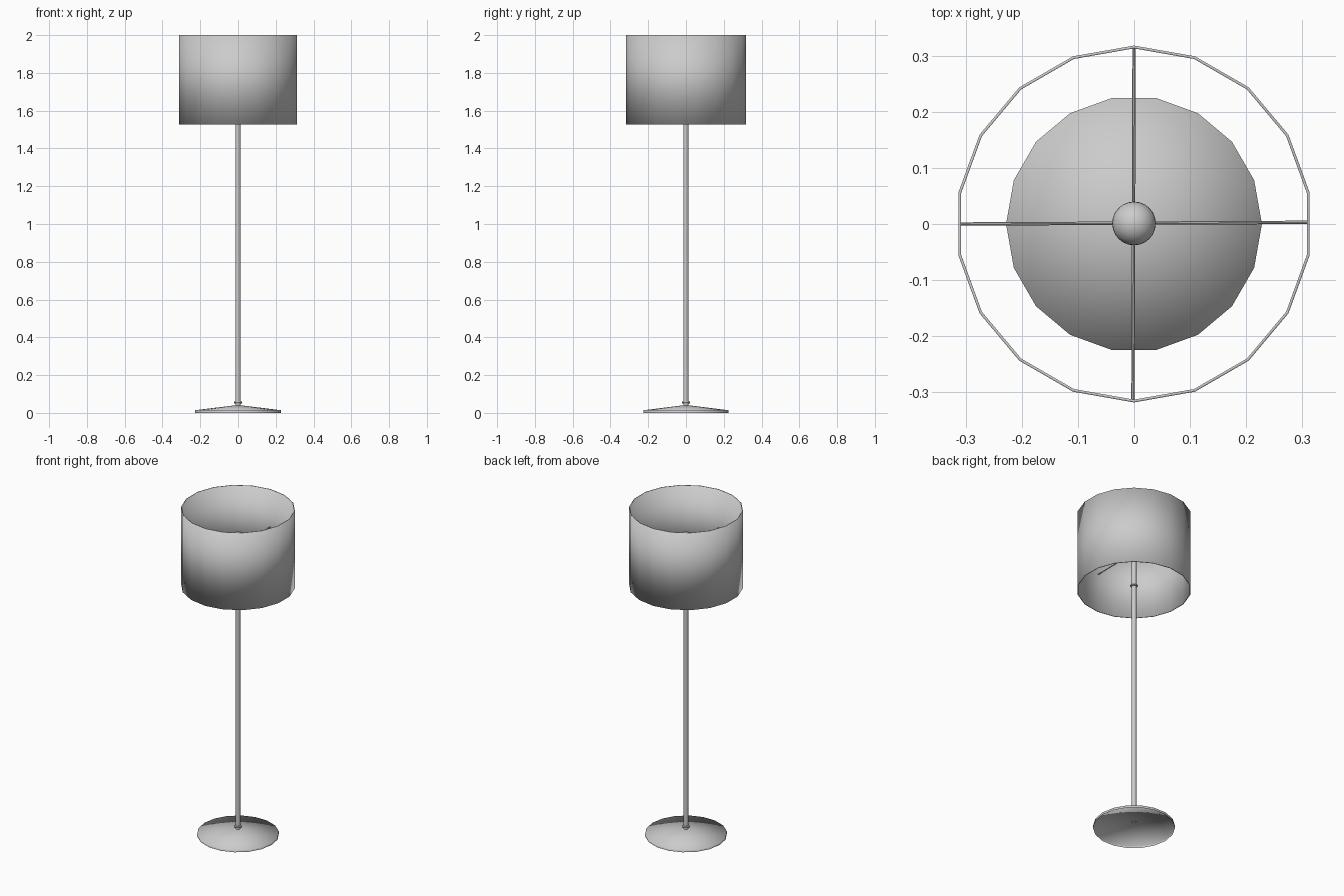
import bpy, bmesh, math
from mathutils import Vector

if "Cube" in bpy.data.objects:
    bpy.data.objects.remove(bpy.data.objects["Cube"])


def finish(name, bm, angle=35):
    bmesh.ops.remove_doubles(bm, verts=bm.verts, dist=1e-5)
    bmesh.ops.recalc_face_normals(bm, faces=bm.faces)
    mesh = bpy.data.meshes.new(name)
    bm.to_mesh(mesh)
    bm.free()
    ob = bpy.data.objects.new(name, mesh)
    bpy.context.collection.objects.link(ob)
    bpy.ops.object.select_all(action='DESELECT')
    ob.select_set(True)
    bpy.context.view_layer.objects.active = ob
    bpy.ops.object.shade_smooth_by_angle(angle=math.radians(angle))
    return ob


def lathe(name, profile, sides, start=0.0, angle=35):
    """Spin a (radius, z) profile round the z axis."""
    bm = bmesh.new()
    c, s = math.cos(start), math.sin(start)
    vs = [bm.verts.new((r * c, r * s, z)) for r, z in profile]
    es = [bm.edges.new(p) for p in zip(vs, vs[1:])]
    bmesh.ops.spin(bm, geom=vs + es, cent=(0, 0, 0), axis=(0, 0, 1),
                   angle=math.tau, steps=sides, use_merge=False)
    return finish(name, bm, angle)


def rod(name, a, b, radius, sides=8):
    a, b = Vector(a), Vector(b)
    bm = bmesh.new()
    bmesh.ops.create_cone(bm, cap_ends=True, segments=sides, radius1=radius,
                          radius2=radius, depth=(b - a).length)
    ob = finish(name, bm)
    ob.location = (a + b) / 2
    ob.rotation_euler = (b - a).to_track_quat('Z', 'Y').to_euler()
    return ob


# Hollow conical foot with a short rim, smoothed over the rim
lathe("base", [(0.228, 0), (0.228, 0.014), (0, 0.042)], 18, angle=180)

# Pole and its two flat collars
lathe("pole", [(0, 0.035), (0.013, 0.035), (0.013, 1.79), (0, 1.79)], 16)
for name, z in (("base_collar", 0.055), ("socket_collar", 1.553)):
    lathe(name, [(0.012, z - 0.005), (0.02, z - 0.004), (0.022, z),
                 (0.02, z + 0.004), (0.012, z + 0.005)], 16)

# Open drum shade with thin wall, smoothed over the rims
R, T = 0.318, 0.005
lathe("shade", [(R, 1.527), (R, 2.0), (R - T, 2.0), (R - T, 1.527), (R, 1.527)],
      18, math.radians(10), angle=180)

# Crossed rods holding the shade
rod("shade_arm_x", (-0.312, 0, 1.766), (0.312, 0.003, 1.764), 0.003)
rod("shade_arm_y", (-0.002, -0.315, 1.765), (0, 0.315, 1.77), 0.003)

# Round bulb
bm = bmesh.new()
bmesh.ops.create_uvsphere(bm, u_segments=24, v_segments=14, radius=0.039)
bulb = finish("bulb", bm)
bulb.location = (0, 0.001, 1.82)
